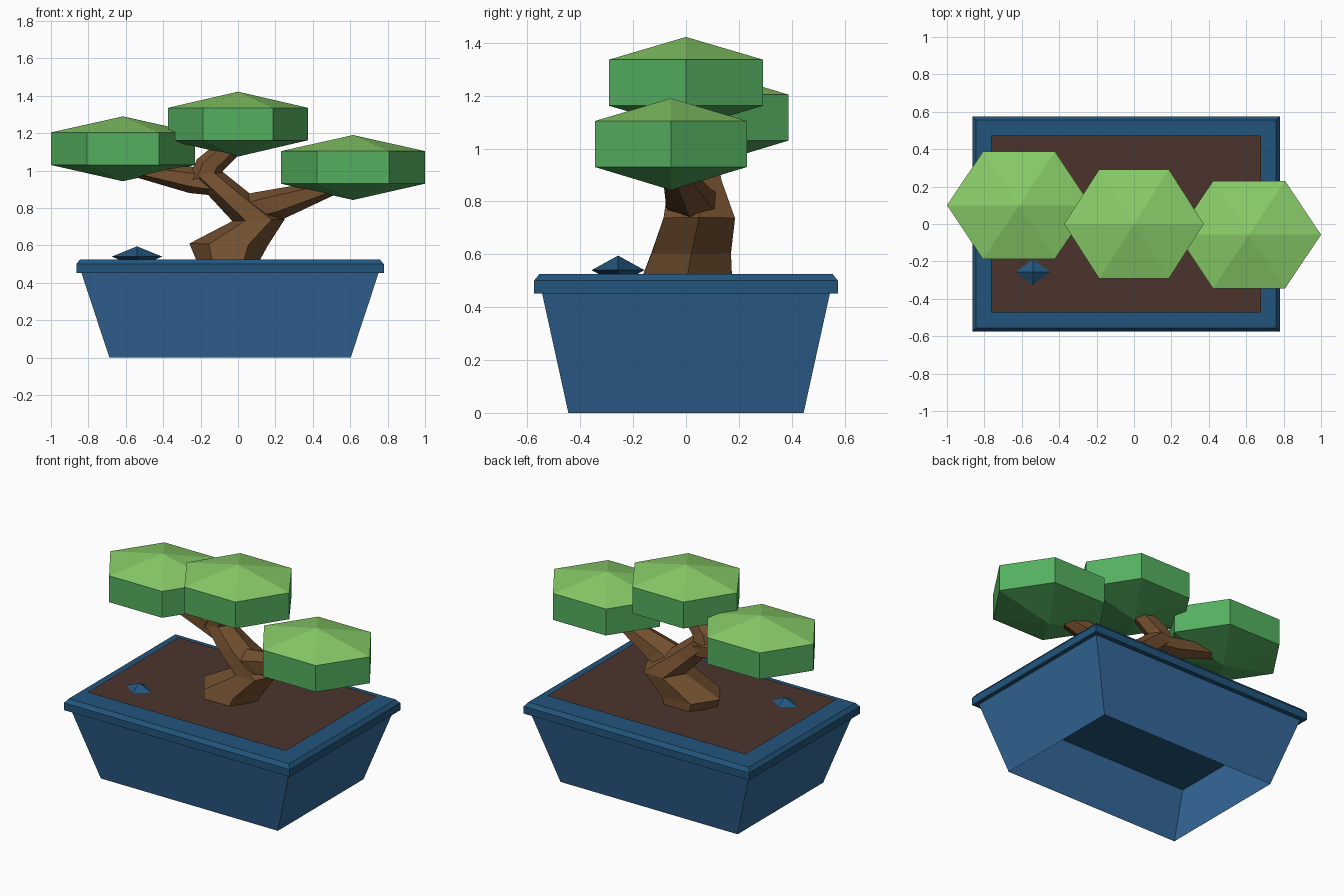
import bpy, math
from mathutils import Vector

old = bpy.data.objects.get("Cube")
if old:
    bpy.data.objects.remove(old, do_unlink=True)


def material(name, hex_code):
    # sRGB hex string to a linear flat colour
    srgb = [int(hex_code[i:i + 2], 16) / 255 for i in (0, 2, 4)]
    col = [c / 12.92 if c < 0.04 else ((c + 0.055) / 1.055) ** 2.4 for c in srgb] + [1]
    m = bpy.data.materials.new(name)
    m.use_nodes = True
    m.diffuse_color = col
    m.node_tree.nodes["Principled BSDF"].inputs["Base Color"].default_value = col
    return m


pot_blue = material("pot blue", "34689A")
rim_blue = material("rim blue", "22557C")
soil_brown = material("soil brown", "4B342C")
bark = material("bark brown", "735030")
leaf_side = material("leaf green", "55B060")
leaf_top = material("light leaf green", "88CC68")


def loft(name, rings, mats, cap_start=True, cap_end=True):
    """Skin a list of equal-sized rings of points into one object."""
    n = len(rings[0])
    verts = [p for ring in rings for p in ring]
    faces = []
    for r in range(len(rings) - 1):
        for i in range(n):
            j = (i + 1) % n
            faces.append((r * n + i, r * n + j, (r + 1) * n + j, (r + 1) * n + i))
    if cap_start:
        faces.append(tuple(reversed(range(n))))
    if cap_end:
        faces.append(tuple(range(len(verts) - n, len(verts))))
    return make(name, verts, faces, mats)


def make(name, verts, faces, mats):
    mesh = bpy.data.meshes.new(name)
    mesh.from_pydata(verts, [], faces)
    for m in mats:
        mesh.materials.append(m)
    ob = bpy.data.objects.new(name, mesh)
    bpy.context.collection.objects.link(ob)
    return ob


POT_X = -0.0425


def rect(hx, hy, z):
    return [(POT_X + sx * hx, sy * hy, z) for sx, sy in ((-1, -1), (1, -1), (1, 1), (-1, 1))]


# Tapered pot walls, open underneath, closed by the rim slab
loft("pot_walls", [rect(0.645, 0.445, 0), rect(0.795, 0.545, 0.455)], [pot_blue], False, False)
loft("pot_rim", [rect(0.822, 0.575, 0.452), rect(0.822, 0.575, 0.5),
                 rect(0.802, 0.555, 0.525)], [rim_blue])

# Soil sheet
make("soil", rect(0.722, 0.473, 0.557), [(0, 1, 2, 3)], [soil_brown])


def double_cone(name, centre, rx, ry, sides, z_low, z_side, z_top, z_high, mats):
    """Prism with a pointed cap above and below; the upper cap takes the last material."""
    x, y = centre
    verts = []
    for z in (z_side, z_top):
        for i in range(sides):
            a = math.tau * i / sides
            verts.append((x + rx * math.cos(a), y + ry * math.sin(a), z))
    low, high = len(verts), len(verts) + 1
    verts += [(x, y, z_low), (x, y, z_high)]
    faces = []
    for i in range(sides):
        j = (i + 1) % sides
        faces += [(j, i, low), (sides + i, sides + j, high)]
        if z_top > z_side:
            faces.append((i, j, sides + j, sides + i))
    ob = double = make(name, verts, faces, mats)
    for p in ob.data.polygons:
        if high in p.vertices:
            p.material_index = len(mats) - 1
    return double


# Leaf clumps: centre x, y and height of the lower shoulder
for name, x, y, z, rx in (("left_leaves", 0.615, -0.057, 0.93, 0.385),
                          ("middle_leaves", 0, 0, 1.162, 0.373),
                          ("right_leaves", -0.615, 0.1, 1.03, 0.385)):
    double_cone(name, (x, y), rx, 0.332 if x else 0.337, 6,
                z - 0.087, z, z + 0.174, z + 0.26, [leaf_side, leaf_top])

# Small stone, half buried
stone = double_cone("stone", (-0.54, -0.257), 0.135, 0.1, 4, 0.485, 0.54, 0.54, 0.595, [rim_blue])


def limb(name, sections):
    """Six-sided limb; a section is two xz edge points, y centre and y half width."""
    rings = []
    for x0, z0, x1, z1, y, half in sections:
        a, b = Vector((x0, y, z0)), Vector((x1, y, z1))
        mid, arm = (a + b) / 2, (b - a) / 2
        ring = []
        for i in range(6):
            t = math.tau * i / 6
            ring.append(mid + arm * math.cos(t) + Vector((0, half * math.sin(t) / 0.866, 0)))
        rings.append(ring)
    return loft(name, rings, [bark])


# Leaning trunk and its three branches
limb("trunk", [(-0.21, 0.49, 0.10, 0.49, 0, 0.175),
               (-0.26, 0.61, 0.16, 0.60, 0.02, 0.15),
               (-0.03, 0.73, 0.25, 0.74, 0.05, 0.135),
               (-0.16, 0.87, 0.06, 0.88, 0.035, 0.1),
               (-0.25, 0.96, -0.09, 1.0, 0.04, 0.07)])
limb("right_branch", [(-0.16, 0.87, -0.10, 0.99, 0.04, 0.075),
                      (-0.26, 0.88, -0.24, 1.02, 0.06, 0.06),
                      (-0.60, 0.98, -0.58, 1.05, 0.1, 0.04)])
limb("middle_branch", [(-0.27, 0.95, -0.09, 0.97, 0.04, 0.07),
                       (-0.22, 1.06, -0.08, 1.0, 0.03, 0.06),
                       (-0.06, 1.19, 0.05, 1.13, 0, 0.045)])
limb("left_branch", [(0.12, 0.72, -0.02, 0.85, 0.04, 0.1),
                     (0.25, 0.745, 0.07, 0.88, 0.01, 0.085),
                     (0.58, 0.90, 0.56, 0.965, -0.05, 0.04)])

# Make all outward directions agree on the closed parts
import bmesh
for ob in bpy.context.collection.objects:
    if ob.type == 'MESH' and ob.name not in ("soil", "pot_walls"):
        bm = bmesh.new()
        bm.from_mesh(ob.data)
        bmesh.ops.remove_doubles(bm, verts=bm.verts, dist=0.0001)
        bmesh.ops.recalc_face_normals(bm, faces=bm.faces)
        bm.to_mesh(ob.data)
        bm.free()
